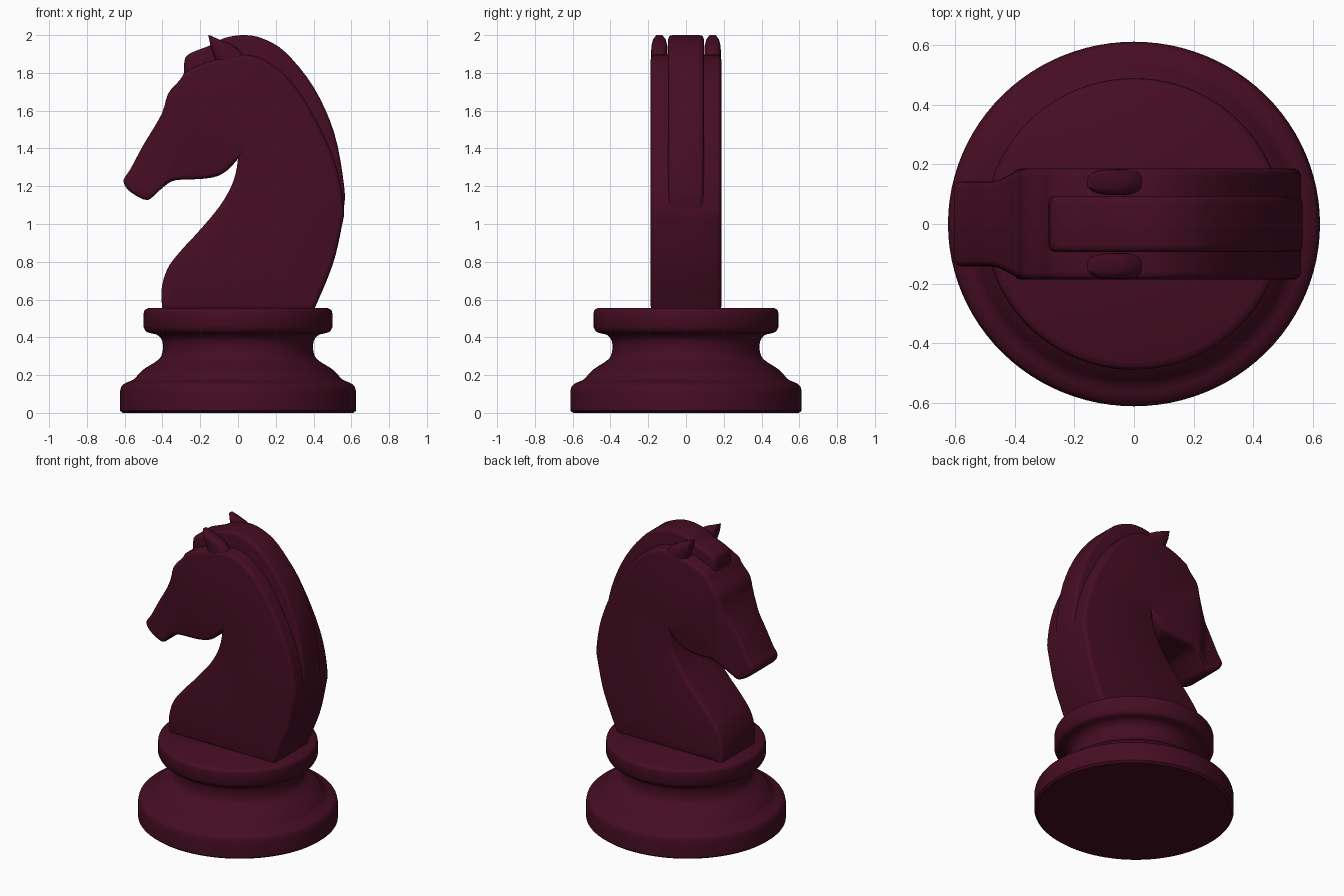
import bpy, bmesh
from math import cos, sin, pi, radians, copysign

if "Cube" in bpy.data.objects:
    bpy.data.objects.remove(bpy.data.objects["Cube"])

mat = bpy.data.materials.new("dark_burgundy")
mat.diffuse_color = (0.06, 0.004, 0.016, 1)
mat.use_nodes = True
mat.node_tree.nodes["Principled BSDF"].inputs["Base Color"].default_value = mat.diffuse_color


def finish(bm, name):
    bmesh.ops.recalc_face_normals(bm, faces=bm.faces)
    me = bpy.data.meshes.new(name)
    bm.to_mesh(me)
    bm.free()
    ob = bpy.data.objects.new(name, me)
    bpy.context.collection.objects.link(ob)
    me.materials.append(mat)
    bpy.ops.object.select_all(action='DESELECT')
    ob.select_set(True)
    bpy.context.view_layer.objects.active = ob
    bpy.ops.object.shade_smooth_by_angle(angle=radians(35))
    return ob


def spline(pts, n=4):
    """Catmull-Rom through 2D points."""
    p = [pts[0]] + list(pts) + [pts[-1]]
    out = []
    for i in range(1, len(p) - 2):
        for k in range(n):
            t = k / n
            out.append(tuple(0.5 * (2 * b + (c - a) * t + (2 * a - 5 * b + 4 * c - d) * t * t
                                    + (3 * b - a - 3 * c + d) * t ** 3)
                             for a, b, c, d in zip(p[i - 1], p[i], p[i + 1], p[i + 2])))
    return out + [tuple(pts[-1])]


def loft(name, rings):
    bm = bmesh.new()
    rows = [[bm.verts.new(v) for v in r] for r in rings]
    n = len(rows[0])
    for a, b in zip(rows, rows[1:]):
        for i in range(n):
            j = (i + 1) % n
            bm.faces.new((a[i], a[j], b[j], b[i]))
    bm.faces.new(rows[0])
    bm.faces.new(rows[-1])
    return finish(bm, name)


def slab(outline, half, bevel):
    """Side outline (x, z) given thickness along y, with rounded rims."""
    bm = bmesh.new()
    f = bm.faces.new([bm.verts.new((x, -half, z)) for x, z in outline])
    ext = bmesh.ops.extrude_face_region(bm, geom=[f], use_keep_orig=True)
    for v in ext['geom']:
        if isinstance(v, bmesh.types.BMVert):
            v.co.y = half
    bmesh.ops.recalc_face_normals(bm, faces=bm.faces)
    rim = [e for e in bm.edges if abs(e.verts[0].co.y - e.verts[1].co.y) < 1e-5]
    bmesh.ops.bevel(bm, geom=rim, offset=bevel, segments=3, profile=0.5,
                    affect='EDGES', clamp_overlap=False)
    return bm


# turned base, very slightly oval
profile = ([(0.61, 0.0), (0.625, 0.012)]
           + spline([(0.625, 0.11), (0.617, 0.14), (0.595, 0.158), (0.57, 0.168)])
           + spline([(0.55, 0.178), (0.50, 0.23), (0.43, 0.275), (0.405, 0.305), (0.397, 0.35),
                     (0.405, 0.39), (0.43, 0.415)])
           + spline([(0.455, 0.42), (0.485, 0.43), (0.5, 0.455)])
           + spline([(0.5, 0.52), (0.495, 0.543), (0.475, 0.555)]))
N = 96
loft("turned_base", [[(r * cos(2 * pi * i / N), 0.98 * r * sin(2 * pi * i / N), z)
                      for i in range(N)] for r, z in profile])

# neck and head
chest = spline([(-0.40, 0.54), (-0.405, 0.65), (-0.375, 0.76), (-0.31, 0.85), (-0.20, 0.97),
                (-0.10, 1.09), (-0.04, 1.19), (-0.012, 1.27), (0.0, 1.345)])
jaw = spline([(0.0, 1.345), (-0.05, 1.29), (-0.11, 1.253), (-0.20, 1.238), (-0.33, 1.232),
              (-0.39, 1.20), (-0.45, 1.145), (-0.485, 1.127), (-0.54, 1.15), (-0.59, 1.19),
              (-0.605, 1.235), (-0.57, 1.29), (-0.50, 1.42), (-0.405, 1.58), (-0.37, 1.69),
              (-0.31, 1.76), (-0.285, 1.80)], 3)
back = spline([(-0.285, 1.80), (-0.20, 1.845), (-0.08, 1.88), (0.06, 1.895), (0.18, 1.845),
               (0.31, 1.72), (0.44, 1.50), (0.525, 1.29), (0.56, 1.09), (0.55, 0.99),
               (0.50, 0.78), (0.40, 0.54)])
bm = slab(chest[:-1] + jaw[:-1] + back, 0.187, 0.026)
bmesh.ops.triangulate(bm, faces=bm.faces)
for x in (-0.48, -0.45, -0.42, -0.39, -0.36):
    bmesh.ops.bisect_plane(bm, geom=bm.verts[:] + bm.edges[:] + bm.faces[:],
                           plane_co=(x, 0, 0), plane_no=(1, 0, 0))
for v in bm.verts:  # narrower muzzle
    if v.co.z > 1.05:
        t = min(1, max(0, (-0.36 - v.co.x) / 0.12))
        v.co.y *= 1 - 0.24 * t * t * (3 - 2 * t)
finish(bm, "neck_and_head")

# mane ridge with forelock
mane = spline([(-0.285, 1.77), (-0.285, 1.85), (-0.262, 1.898), (-0.15, 1.945), (-0.07, 1.985),
               (0.03, 2.0), (0.13, 1.982), (0.25, 1.91), (0.40, 1.725), (0.51, 1.48),
               (0.562, 1.2), (0.56, 1.08), (0.54, 0.98)])
finish(slab(mane + [(0.42, 1.1), (0.30, 1.5), (0.05, 1.75), (-0.22, 1.72)], 0.094, 0.022), "mane")

# pointed ears: rings from front point to back point, with half width
ear = [((-0.158, 2.0), (-0.145, 1.997), 0.018), ((-0.152, 1.975), (-0.10, 1.977), 0.034),
       ((-0.143, 1.93), (-0.05, 1.958), 0.042), ((-0.125, 1.88), (0.0, 1.93), 0.044),
       ((-0.10, 1.83), (0.04, 1.88), 0.044), ((-0.07, 1.78), (0.06, 1.82), 0.044)]


def sq(v):
    return copysign(abs(v) ** 0.75, v)


for side, name in ((-1, "ear_near"), (1, "ear_far")):
    rings = []
    for (fx, fz), (bx, bz), w in ear:
        ring = []
        for i in range(20):
            a = 2 * pi * i / 20
            t = 0.5 + 0.5 * sq(cos(a))
            ring.append((fx + (bx - fx) * t, side * 0.141 + w * sq(sin(a)), fz + (bz - fz) * t))
        rings.append(ring)
    loft(name, rings)
